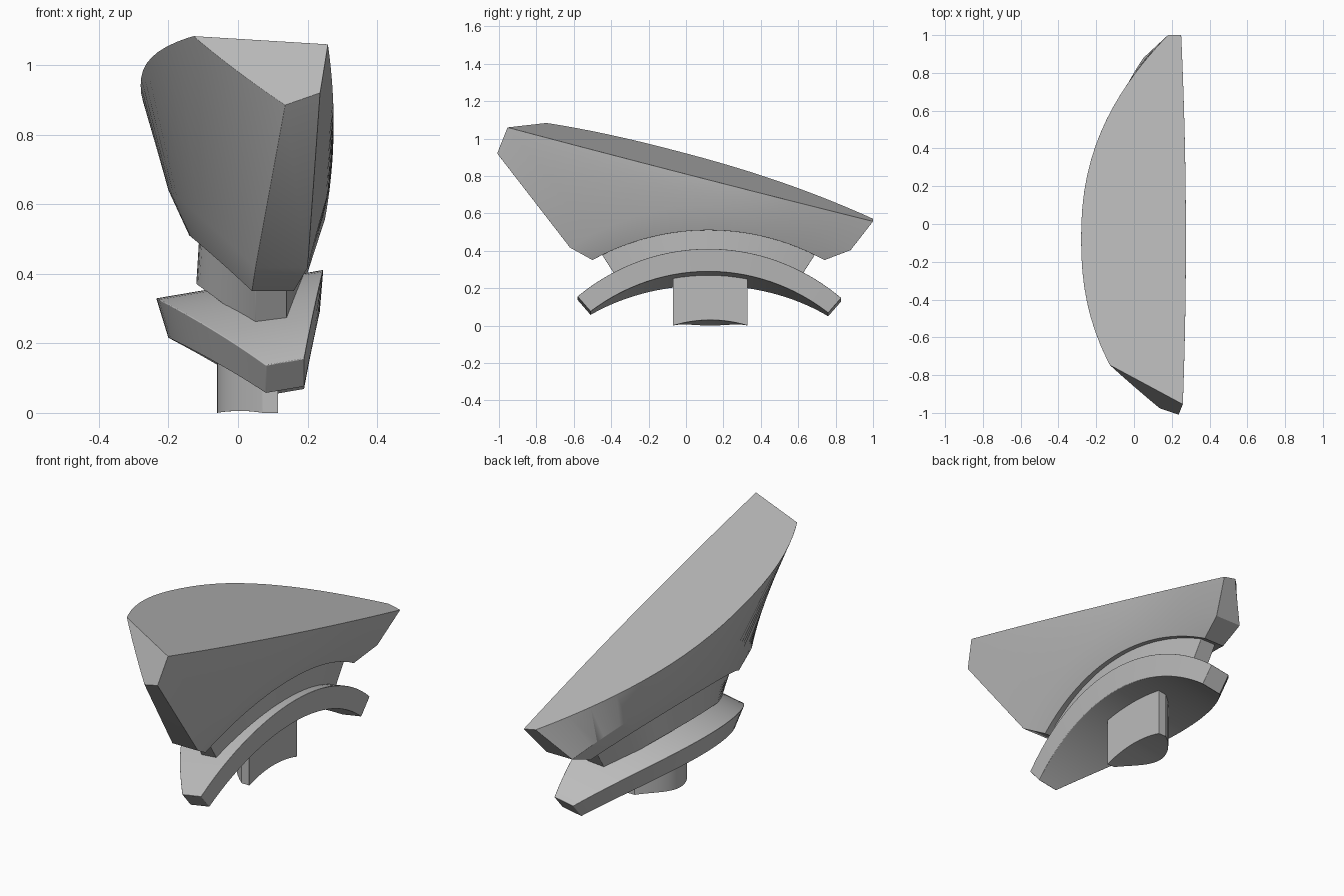
import bpy, bmesh, math
from mathutils import Vector

if "Cube" in bpy.data.objects:
    bpy.data.objects.remove(bpy.data.objects["Cube"])

grey = bpy.data.materials.new("plain grey")
grey.use_nodes = True
grey.diffuse_color = (0.5, 0.5, 0.5, 1)
grey.node_tree.nodes["Principled BSDF"].inputs["Base Color"].default_value = grey.diffuse_color
STEPS = 40


def arc(peak, low, half, slope=0.0):
    """Height of a circular saddle over y = 0.12, tilted across x."""
    drop = peak - low
    r = (half * half + drop * drop) / (2 * drop)
    return lambda x, y: peak - r + math.sqrt(r * r - (y - 0.12) ** 2) + slope * (x - 0.24)


def ring(y0, y1, apex, tip, flat_mid, flat_end, height, power=2.0):
    """D-shaped outline as pairs of points: bowed side, flat side."""
    pairs = []
    for i in range(STEPS + 1):
        t = -math.cos(math.pi * i / STEPS)
        y = (y0 + y1) / 2 + (y1 - y0) / 2 * t
        xs = (apex + (tip - apex) * abs(t) ** power, flat_mid + (flat_end - flat_mid) * t * t)
        pairs.append([Vector((x, y, height(x, y))) for x in xs])
    return pairs


def loft(name, rings, bevel, cut=None):
    """Skin the outlines from bottom to top, close both ends, optionally slice."""
    bm = bmesh.new()
    vs = [[[bm.verts.new(p) for p in pair] for pair in r] for r in rings]
    for r in (vs[0], vs[-1]):
        for a, b in zip(r, r[1:]):
            bm.faces.new((a[0], a[1], b[1], b[0]))
    for low, high in zip(vs, vs[1:]):
        loops = [[p[0] for p in r] + [p[1] for p in reversed(r)] for r in (low, high)]
        n = len(loops[0])
        for i in range(n):
            j = (i + 1) % n
            bm.faces.new((loops[0][i], loops[0][j], loops[1][j], loops[1][i]))
    if cut:
        a, b, c = map(Vector, cut)
        res = bmesh.ops.bisect_plane(bm, geom=bm.verts[:] + bm.edges[:] + bm.faces[:],
                                     plane_co=b, plane_no=(a - b).cross(c - b), clear_outer=True)
        edges = [g for g in res["geom_cut"] if isinstance(g, bmesh.types.BMEdge)]
        bmesh.ops.contextual_create(bm, geom=edges)
    bmesh.ops.recalc_face_normals(bm, faces=bm.faces[:])
    mesh = bpy.data.meshes.new(name)
    bm.to_mesh(mesh)
    bm.free()
    mesh.materials.append(grey)
    ob = bpy.data.objects.new(name, mesh)
    bpy.context.collection.objects.link(ob)
    mod = ob.modifiers.new("soft edges", "BEVEL")
    mod.width, mod.segments, mod.angle_limit = bevel, 3, math.radians(35)
    bpy.ops.object.select_all(action="DESELECT")
    ob.select_set(True)
    bpy.context.view_layer.objects.active = ob
    bpy.ops.object.shade_smooth_by_angle(angle=math.radians(25))
    return ob


def sloped_top(x, y):
    return 0.815 - 0.258 * y - 0.2 * (x - 0.25)


# Flared body with a sloped top and a sliced front tip
loft("body", [
    ring(-0.50, 0.74, -0.14, 0.04, 0.215, 0.16, arc(0.51, 0.35, 0.62)),
    ring(-0.62, 0.88, -0.20, 0.05, 0.262, 0.20, arc(0.64, 0.41, 0.75)),
    ring(-1.16, 1.00, -0.28, 0.18, 0.275, 0.25, sloped_top, 2.3),
], 0.018, cut=((-0.10, -0.76, 1.085), (0.25, -0.95, 1.06), (0.15, -0.985, 0.88)))

# Recessed neck joining body and pad
loft("neck", [
    ring(-0.36, 0.60, -0.12, 0.05, 0.19, 0.14, arc(0.37, 0.24, 0.48)),
    ring(-0.45, 0.69, -0.11, 0.05, 0.19, 0.14, arc(0.53, 0.38, 0.57)),
], 0.004)

# Curved saddle pad, tilted sideways
loft("saddle_pad", [
    ring(-0.51, 0.76, -0.20, 0.08, 0.235, 0.19, arc(0.29, 0.08, 0.635, 0.17)),
    ring(-0.58, 0.83, -0.235, 0.08, 0.245, 0.19, arc(0.41, 0.16, 0.705, 0.17)),
], 0.012)

# Half-round post with a lightly hollowed foot
loft("post", [
    ring(-0.07, 0.33, -0.06, 0.07, 0.115, 0.115,
         lambda x, y: 0.03 * (1 - ((y - 0.13) / 0.2) ** 2) * (x + 0.06) / 0.175),
    ring(-0.07, 0.33, -0.06, 0.07, 0.115, 0.115, lambda x, y: 0.31),
], 0.008)
